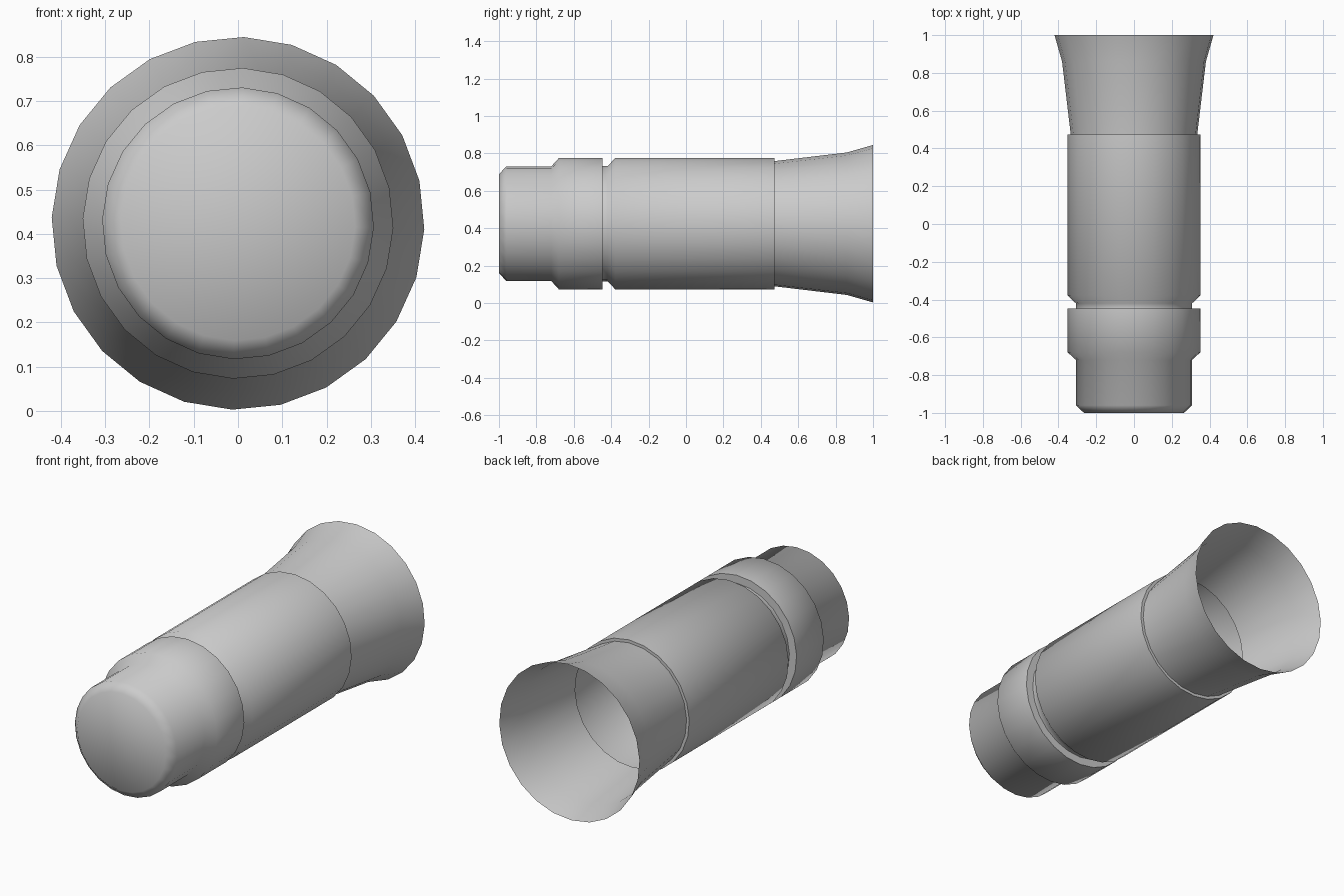
import bpy, bmesh, math

if "Cube" in bpy.data.objects:
    bpy.data.objects.remove(bpy.data.objects["Cube"])

SIDES = 24
CENTRE_Z = 0.424
TURN = math.radians(1.8)   # slight roll of the facets

# (y, radius) from the closed nose to the open flared mouth
PROFILE = [
    (-1.00, 0.265), (-0.96, 0.307),      # bevelled nose
    (-0.72, 0.307), (-0.68, 0.351),      # shoulder of the collar
    (-0.447, 0.351), (-0.447, 0.308),    # square drop into the groove
    (-0.42, 0.308), (-0.378, 0.351),     # groove and body chamfer
    (0.473, 0.351), (0.473, 0.335),      # main body and rear step
    (0.86, 0.381), (1.00, 0.421),        # flared mouth
]

bm = bmesh.new()


def ring(y, r):
    verts = []
    for i in range(SIDES):
        a = TURN + 2 * math.pi * i / SIDES
        verts.append(bm.verts.new((r * math.sin(a), y, CENTRE_Z + r * math.cos(a))))
    return verts


# Revolved hollow shell
rings = [ring(y, r) for y, r in PROFILE]
for a, b in zip(rings, rings[1:]):
    for i in range(SIDES):
        j = (i + 1) % SIDES
        bm.faces.new((a[i], b[i], b[j], a[j]))

# Nose cap
bm.faces.new(rings[0])

# Outward normals on the open shell: the nose cap must face the front (-y)
bm.normal_update()
bm.faces.ensure_lookup_table()
if bm.faces[-1].normal.y > 0:
    bmesh.ops.reverse_faces(bm, faces=[bm.faces[-1]])
side = bm.faces[0]
mid = side.calc_center_median()
if side.normal.x * mid.x + side.normal.z * (mid.z - CENTRE_Z) < 0:
    bmesh.ops.reverse_faces(bm, faces=bm.faces[:-1])

mesh = bpy.data.meshes.new("flared_tube")
bm.to_mesh(mesh)
bm.free()
tube = bpy.data.objects.new("flared_tube", mesh)
bpy.context.collection.objects.link(tube)

# Smooth shading with the square steps kept sharp
bpy.context.view_layer.objects.active = tube
tube.select_set(True)
bpy.ops.object.shade_smooth_by_angle(angle=math.radians(60))
